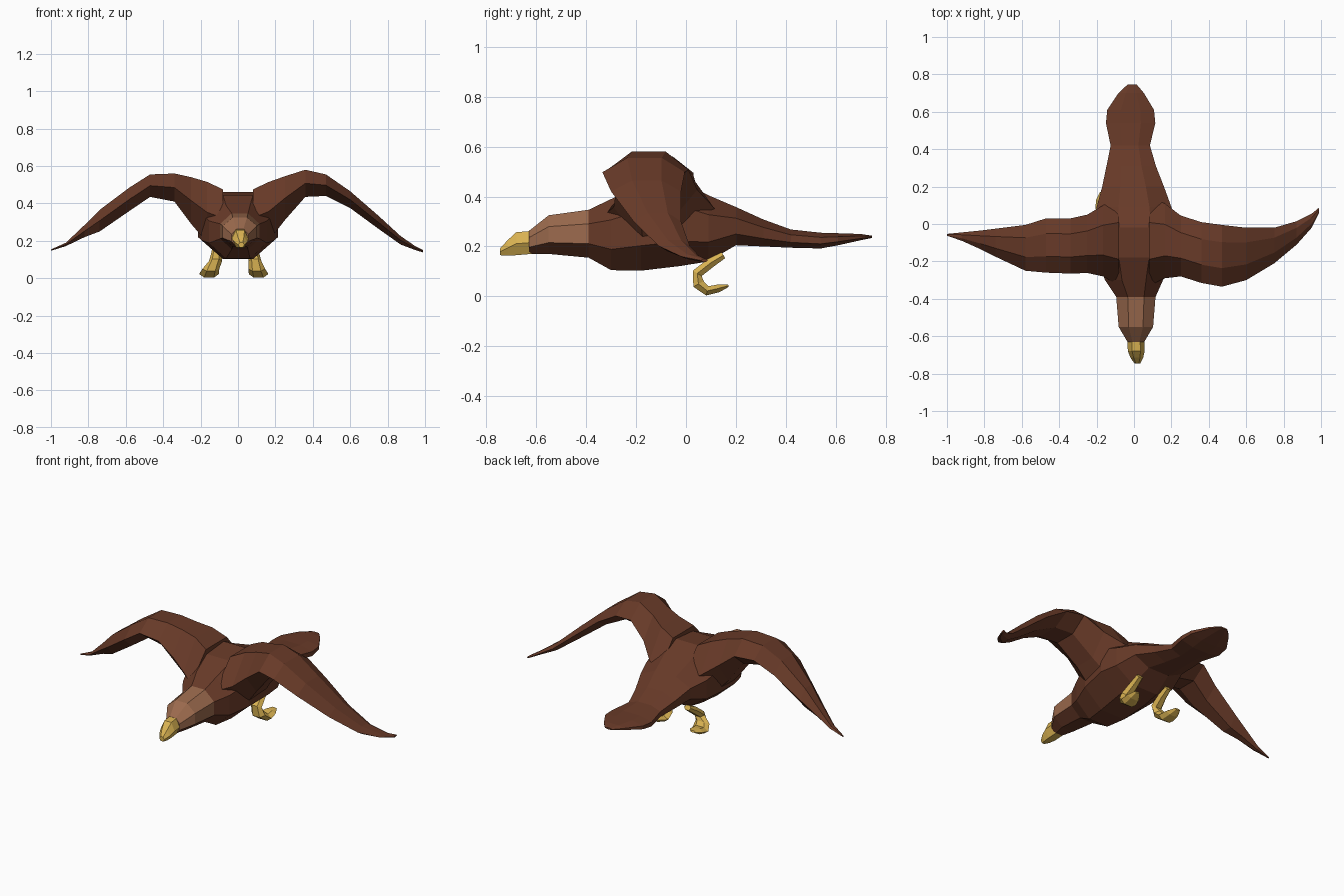
import bpy, bmesh, math
from mathutils import Vector

if "Cube" in bpy.data.objects:
    bpy.data.objects.remove(bpy.data.objects["Cube"])


def material(name, rgb):
    m = bpy.data.materials.new(name)
    m.diffuse_color = (*rgb, 1)
    m.use_nodes = True
    m.node_tree.nodes["Principled BSDF"].inputs["Base Color"].default_value = m.diffuse_color
    return m


BROWN = material("dark brown feathers", (0.138, 0.042, 0.021))
PALE = material("pale brown head", (0.33, 0.145, 0.075))
YELLOW = material("yellow beak and feet", (0.70, 0.45, 0.085))


def loft(name, rings, mats):
    """Skin equal-sized rings of points into a closed flat-shaded shell."""
    bm = bmesh.new()
    vs = [[bm.verts.new(p) for p in r] for r in rings]
    n = len(vs[0])
    for a, b in zip(vs, vs[1:]):
        for i in range(n):
            j = (i + 1) % n
            bm.faces.new((a[i], a[j], b[j], b[i]))
    bm.faces.new(vs[0])
    bm.faces.new(vs[-1])
    bmesh.ops.recalc_face_normals(bm, faces=bm.faces)
    me = bpy.data.meshes.new(name)
    bm.to_mesh(me)
    bm.free()
    for m in mats:
        me.materials.append(m)
    ob = bpy.data.objects.new(name, me)
    bpy.context.collection.objects.link(ob)
    return ob


def oval(x, y, z0, z1, hw, n):
    """Upright oval ring across the body, flat facet on top."""
    ring = []
    k = 1 / math.cos(math.pi / n)
    for i in range(n):
        a = 2 * math.pi * (i + 0.5) / n
        ring.append((x + hw * math.sin(a) * (1 if n % 4 else k),
                     y, (z0 + z1) / 2 + (z1 - z0) / 2 * k * math.cos(a)))
    return ring


# Body, head and tail: centre x, y, bottom z, top z, half width
body_rows = [
    (.01, -.63, .170, .262, .045), (.01, -.55, .170, .325, .092),
    (.01, -.39, .155, .347, .105), (0, -.30, .105, .39, .155),
    (0, -.18, .103, .445, .195), (0, -.02, .122, .46, .215),
    (0, .09, .14, .405, .20), (-.005, .20, .205, .358, .165),
    (-.015, .31, .20, .308, .132), (-.02, .42, .195, .268, .105),
    (-.018, .54, .192, .255, .132), (-.018, .61, .205, .253, .125),
    (-.015, .70, .225, .25, .068), (-.01, .745, .234, .243, .025)]
body = loft("body_and_wings", [oval(*r, 8) for r in body_rows], [BROWN, PALE])


# Wings: x, front y, rear y, top z, bottom z
right_rows = [
    (.08, -.33, .14, .475, .17), (.165, -.29, .11, .515, .20),
    (.25, -.28, .045, .545, .31), (.36, -.315, .01, .58, .435),
    (.47, -.335, -.005, .555, .44), (.60, -.30, -.02, .465, .375),
    (.75, -.21, -.02, .335, .265), (.87, -.11, .015, .225, .18),
    (.95, -.02, .055, .17, .15), (.99, .06, .088, .15, .138)]
left_rows = [
    (-.08, -.33, .14, .475, .17), (-.165, -.28, .10, .515, .19),
    (-.25, -.262, .05, .54, .29), (-.34, -.265, .03, .56, .41),
    (-.47, -.26, .03, .555, .435), (-.58, -.25, -.005, .485, .36),
    (-.74, -.175, -.025, .365, .25), (-.82, -.135, -.035, .285, .22),
    (-.92, -.09, -.045, .19, .172), (-1.0, -.063, -.053, .154, .147)]


def wing_ring(x, yf, yr, zt, zb):
    m, d = (zt + zb) / 2, yr - yf
    return [(x, yf, m), (x, yf + .3 * d, zt), (x, yf + .72 * d, zt),
            (x, yr, m), (x, yf + .7 * d, zb), (x, yf + .3 * d, zb)]


# Fuse the wings into the body
wings = [loft(n, [wing_ring(*r) for r in rows], [BROWN])
         for n, rows in (("right_wing", right_rows), ("left_wing", left_rows))]
for w in wings:
    mod = body.modifiers.new("join " + w.name, 'BOOLEAN')
    mod.operation = 'UNION'
    mod.solver = 'EXACT'
    mod.object = w
fused = bpy.data.meshes.new_from_object(
    body.evaluated_get(bpy.context.evaluated_depsgraph_get()))
body.modifiers.clear()
body.data = fused
for w in wings:
    bpy.data.objects.remove(w)

# Pale head on the top and sides
for f in fused.polygons:
    f.material_index = int(f.center.y < -.40 and f.normal.z > -.45)

# Hooked beak
beak_rows = [(.01, -.62, .170, .262, .045), (.012, -.68, .165, .257, .045),
             (.015, -.715, .163, .225, .034), (.018, -.745, .165, .192, .016)]
loft("beak", [oval(*r, 6) for r in beak_rows], [YELLOW])

# Legs with curled feet: x, y, z, half width, half thickness
leg_rows = [(.085, .15, .165, .022, .016), (.085, .10, .135, .028, .022),
            (.09, .045, .092, .035, .024), (.10, .05, .05, .045, .027),
            (.11, .085, .022, .052, .022), (.115, .13, .032, .042, .018),
            (.12, .17, .043, .018, .006)]


def leg(name, side, shift):
    pts = [Vector((side * (r[0] + shift * (1 if r[2] > .06 else 1.5)), r[1], r[2]))
           for r in leg_rows]
    rings = []
    for i, p in enumerate(pts):
        t = pts[min(i + 1, len(pts) - 1)] - pts[max(i - 1, 0)]
        t.x = 0
        t.normalize()
        across = Vector((0, -t.z, t.y))
        hw, ht = leg_rows[i][3:]
        rings.append([p + Vector((hw * math.cos(a), 0, 0)) + across * ht * math.sin(a)
                      for a in (k * math.pi / 3 for k in range(6))])
    loft(name, rings, [YELLOW])


leg("right_leg", 1, 0)
leg("left_leg", -1, .03)
